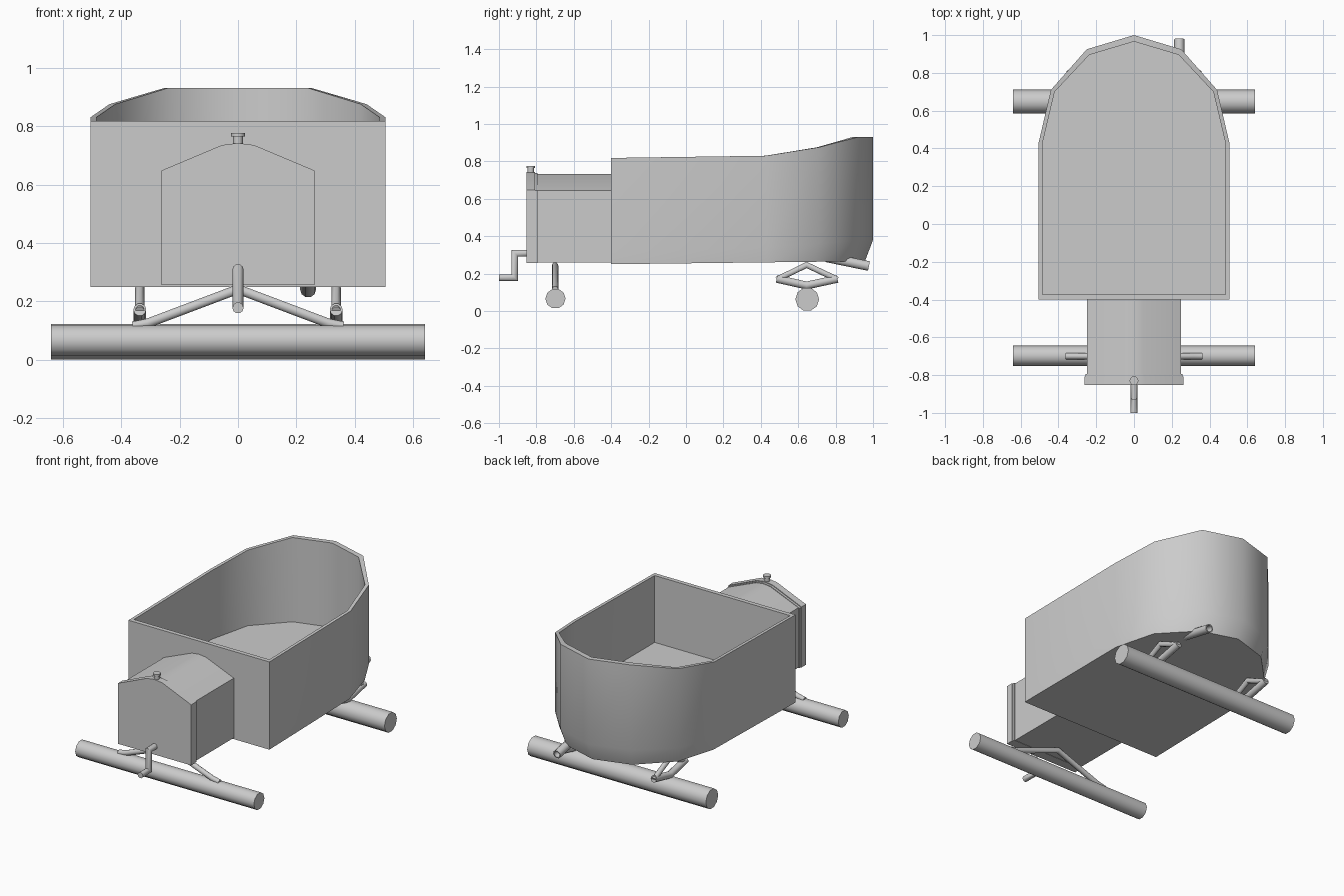
import bpy, bmesh, math
from mathutils import Vector

if "Cube" in bpy.data.objects:
    bpy.data.objects.remove(bpy.data.objects["Cube"])


def finish(name, bm, angle=38):
    bmesh.ops.recalc_face_normals(bm, faces=bm.faces)
    me = bpy.data.meshes.new(name)
    bm.to_mesh(me)
    bm.free()
    me.shade_smooth()
    me.set_sharp_from_angle(angle=math.radians(angle))
    ob = bpy.data.objects.new(name, me)
    bpy.context.collection.objects.link(ob)
    return ob


def loft(name, rings, angle=38):
    """Skin matching closed rings and cap both ends."""
    bm = bmesh.new()
    rows = [[bm.verts.new(p) for p in ring] for ring in rings]
    n = len(rows[0])
    for a, b in zip(rows, rows[1:]):
        for i in range(n):
            j = (i + 1) % n
            bm.faces.new((a[i], a[j], b[j], b[i]))
    bm.faces.new(rows[0])
    bm.faces.new(rows[-1])
    return finish(name, bm, angle)


def tube(name, pts, r, normal, sides=10, bore=0):
    """Mitred round tube along a path lying in the plane with this normal."""
    pts, v = [Vector(p) for p in pts], Vector(normal)
    rings = []
    for i, p in enumerate(pts):
        d0 = (p - pts[max(i - 1, 0)]).normalized()
        d1 = (pts[min(i + 1, len(pts) - 1)] - p).normalized()
        t = (d0 + d1).normalized()
        stretch = 1 / max(t.dot(d0), t.dot(d1))
        u = v.cross(t)
        ang = [2 * math.pi * (k + 0.5) / sides for k in range(sides)]
        rings.append([p + u * math.cos(a) * r * stretch + v * math.sin(a) * r for a in ang])
    if bore:
        end, back = pts[-1], (pts[-1] - pts[-2]).normalized() * bore
        inner = [end + (q - end) * 0.75 for q in rings[-1]]
        rings += [inner, [q - back for q in inner]]
    return loft(name, rings)


def prism(name, profile, y0, y1):
    return loft(name, [[(x, y, z) for x, z in profile] for y in (y0, y1)], 30)


def mirrored(half):
    """Half outline starting off-axis and ending on x = 0."""
    return half + [(-p[0],) + p[1:] for p in reversed(half[:-1])]


# Open tub: outer wall, rim and raised floor
outer = [(0.505, -0.4), (0.505, 0.43), (0.44, 0.71), (0.25, 0.925), (0, 1.0)]
inner = [(0.485, -0.372), (0.485, 0.425), (0.42, 0.70), (0.237, 0.895), (0, 0.966)]
under = [(0.505, -0.4), (0.498, 0.43), (0.425, 0.69), (0.235, 0.885), (0, 0.957)]
rim = [0.818, 0.83, 0.875, 0.931, 0.931]
waist = [0.31, 0.34, 0.36, 0.38, 0.38]


def ring(outline, heights):
    return mirrored([(x, y, z) for (x, y), z in zip(outline, heights)])


loft("tub", [ring(under, [0.25 + 0.012 * (y + 0.4) for _, y in under]),
             ring(outer, waist), ring(outer, rim), ring(inner, rim),
             ring(inner, [0.385] * 5)])

# Engine hood and radiator
prism("hood", mirrored([(0.25, 0.258), (0.25, 0.645), (0.05, 0.727), (0, 0.733)]), -0.8, -0.4)
plate = mirrored([(0.262, 0.256), (0.262, 0.648), (0.055, 0.735), (0, 0.742)])
prism("radiator", plate, -0.853, -0.808)
prism("radiator_band", [(x * 0.985, 0.256 + (z - 0.256) * 0.99) for x, z in plate], -0.81, -0.793)

# Filler neck and cap
tube("filler_neck", [(0, -0.83, 0.73), (0, -0.83, 0.766)], 0.017, (1, 0, 0))
tube("filler_cap", [(0, -0.83, 0.764), (0, -0.83, 0.776)], 0.024, (1, 0, 0))

# Starting crank
tube("crank", [(0, -0.84, 0.309), (0, -0.915, 0.309), (0, -0.915, 0.178), (0, -1.0, 0.178)],
     0.019, (1, 0, 0))

# Axles
tube("front_axle", [(-0.64, -0.698, 0.066), (0.64, -0.698, 0.066)], 0.054, (0, 1, 0))
tube("rear_axle", [(-0.64, 0.648, 0.0625), (0.64, 0.648, 0.0625)], 0.0635, (0, 1, 0))

# Front transverse spring
tube("front_spring", [(-0.36, -0.7, 0.115), (-0.31, -0.7, 0.125), (0, -0.7, 0.242),
                      (0.31, -0.7, 0.125), (0.36, -0.7, 0.115)], 0.017, (0, 1, 0))

# Rear elliptic springs
for side, s in (("left", -1), ("right", 1)):
    x = 0.336 * s
    tube(side + "_spring_upper", [(x, 0.485, 0.168), (x, 0.645, 0.246), (x, 0.81, 0.168)],
         0.016, (1, 0, 0))
    tube(side + "_spring_lower", [(x, 0.485, 0.172), (x, 0.645, 0.136), (x, 0.81, 0.172)],
         0.022, (1, 0, 0))

# Exhaust pipe
tube("exhaust", [(0.24, 0.75, 0.287), (0.24, 0.978, 0.24)], 0.027, (1, 0, 0), bore=0.05)
